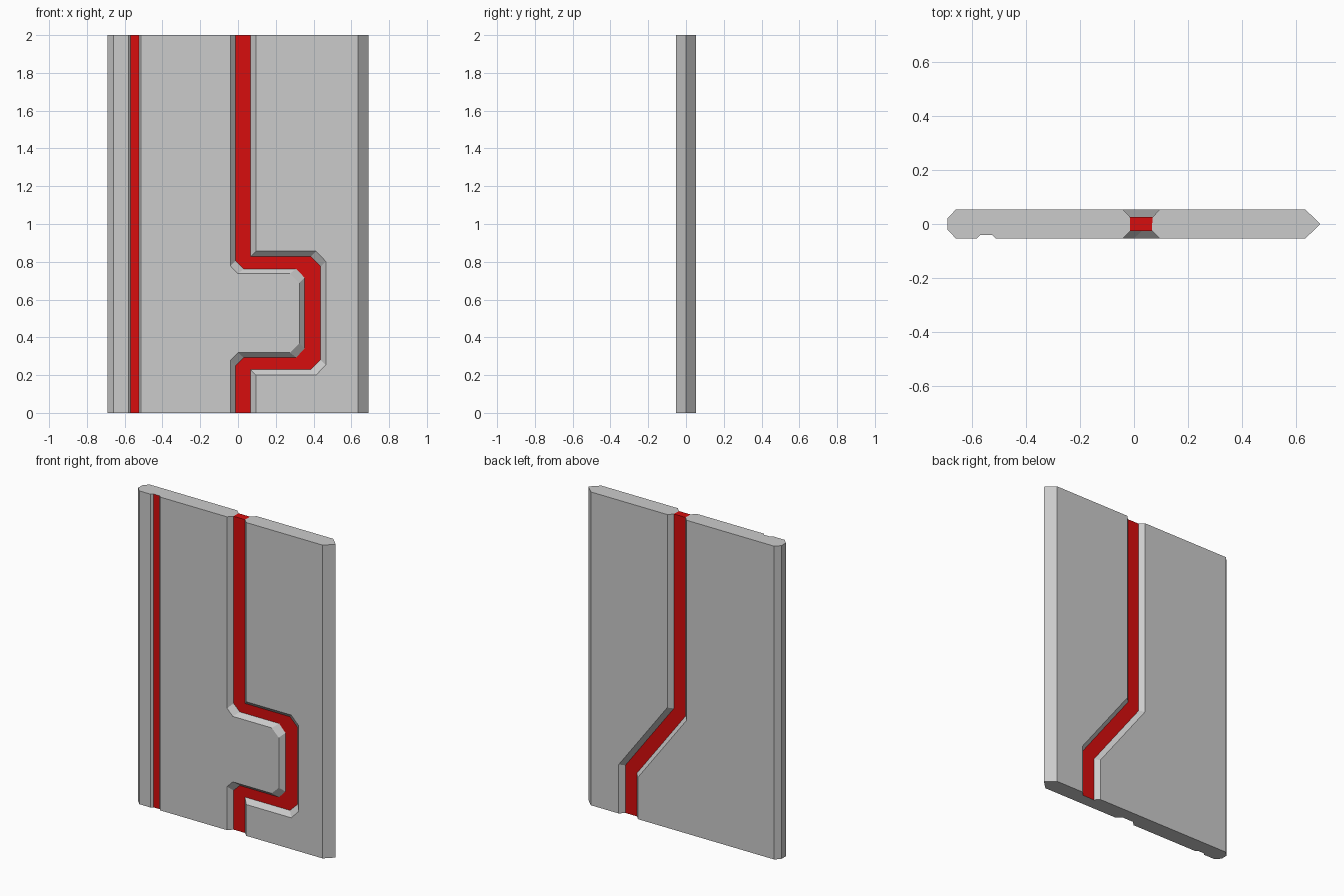
import bpy, bmesh, math

if "Cube" in bpy.data.objects:
    bpy.data.objects.remove(bpy.data.objects["Cube"])

H = 0.053      # half thickness of the panel
FLOOR = 0.025  # half thickness at the groove floors
MID = 0.528    # height of the centre of the front loop


def make_material(name, colour):
    mat = bpy.data.materials.new(name)
    mat.diffuse_color = (*colour, 1)
    mat.use_nodes = True
    mat.node_tree.nodes["Principled BSDF"].inputs["Base Color"].default_value = mat.diffuse_color
    return mat


def straight(x, y):
    """Vertical edge line from top to bottom."""
    return [(x, y, 2), (x, y, 0)]


def loop(y, half):
    """Front groove line: upper half given as (x, height above MID), mirrored below."""
    upper = [(x, y, MID + h) for x, h in half]
    lower = [(x, y, MID - h) for x, h in reversed(half)]
    return [(half[0][0], y, 2)] + upper + lower + [(half[0][0], y, 0)]


def dogleg(y, d):
    """Back groove line at sideways offset d, with mitred bends."""
    xa, xb, za, zb = 0.027, 0.37, 0.745, 0.29
    dz = d * math.tan(math.atan2(xb - xa, za - zb) / 2)
    return [(xa + d, y, 2), (xa + d, y, za + dz), (xb + d, y, zb + dz), (xb + d, y, 0)]


# Edge lines running top to bottom, in order around the cross-section
lines = [
    straight(-0.69, -0.022),
    straight(-0.66, -H),
    # narrow stripe channel
    straight(-0.581, -H),
    straight(-0.569, -H + 0.012),
    straight(-0.524, -H + 0.012),
    straight(-0.513, -H),
    # front groove
    loop(-H, [(-0.04, 0.25), (0.0, 0.209), (0.275, 0.209), (0.325, 0.16)]),
    loop(-FLOOR, [(-0.014, 0.278), (0.03, 0.235), (0.308, 0.235), (0.353, 0.187)]),
    loop(-FLOOR, [(0.067, 0.299), (0.385, 0.299), (0.437, 0.247)]),
    loop(-H, [(0.095, 0.328), (0.413, 0.328), (0.465, 0.274)]),
    # pointed right edge
    straight(0.635, -H),
    straight(0.69, 0),
    straight(0.635, H),
    # back groove
    dogleg(H, 0.068),
    dogleg(FLOOR, 0.041),
    dogleg(FLOOR, -0.041),
    dogleg(H, -0.068),
    straight(-0.66, H),
    straight(-0.69, 0.022),
]
RED_STRIPS = {3, 7, 14}

bm = bmesh.new()
rows = [[bm.verts.new(p) for p in line] for line in lines]

# Long faces between neighbouring lines
for i, a in enumerate(rows):
    b = rows[(i + 1) % len(rows)]
    if len(a) == len(b):
        faces = [bm.faces.new((a[k], a[k + 1], b[k + 1], b[k])) for k in range(len(a) - 1)]
    else:
        faces = [bm.faces.new(a + b[::-1])]
    for f in faces:
        f.material_index = int(i in RED_STRIPS)

# Top ends of the two halves and the red web between them, then the bottom end
top = [r[0] for r in rows]
bm.faces.new(top[:8] + top[15:])
bm.faces.new(top[8:15])
bm.faces.new((top[7], top[8], top[14], top[15])).material_index = 1
bm.faces.new([r[-1] for r in rows][::-1])
bmesh.ops.recalc_face_normals(bm, faces=bm.faces[:])

mesh = bpy.data.meshes.new("wall_panel")
bm.to_mesh(mesh)
bm.free()
mesh.materials.append(make_material("light grey", (0.6, 0.6, 0.6)))
mesh.materials.append(make_material("red", (0.68, 0.004, 0.004)))
panel = bpy.data.objects.new("wall_panel", mesh)
bpy.context.collection.objects.link(panel)
